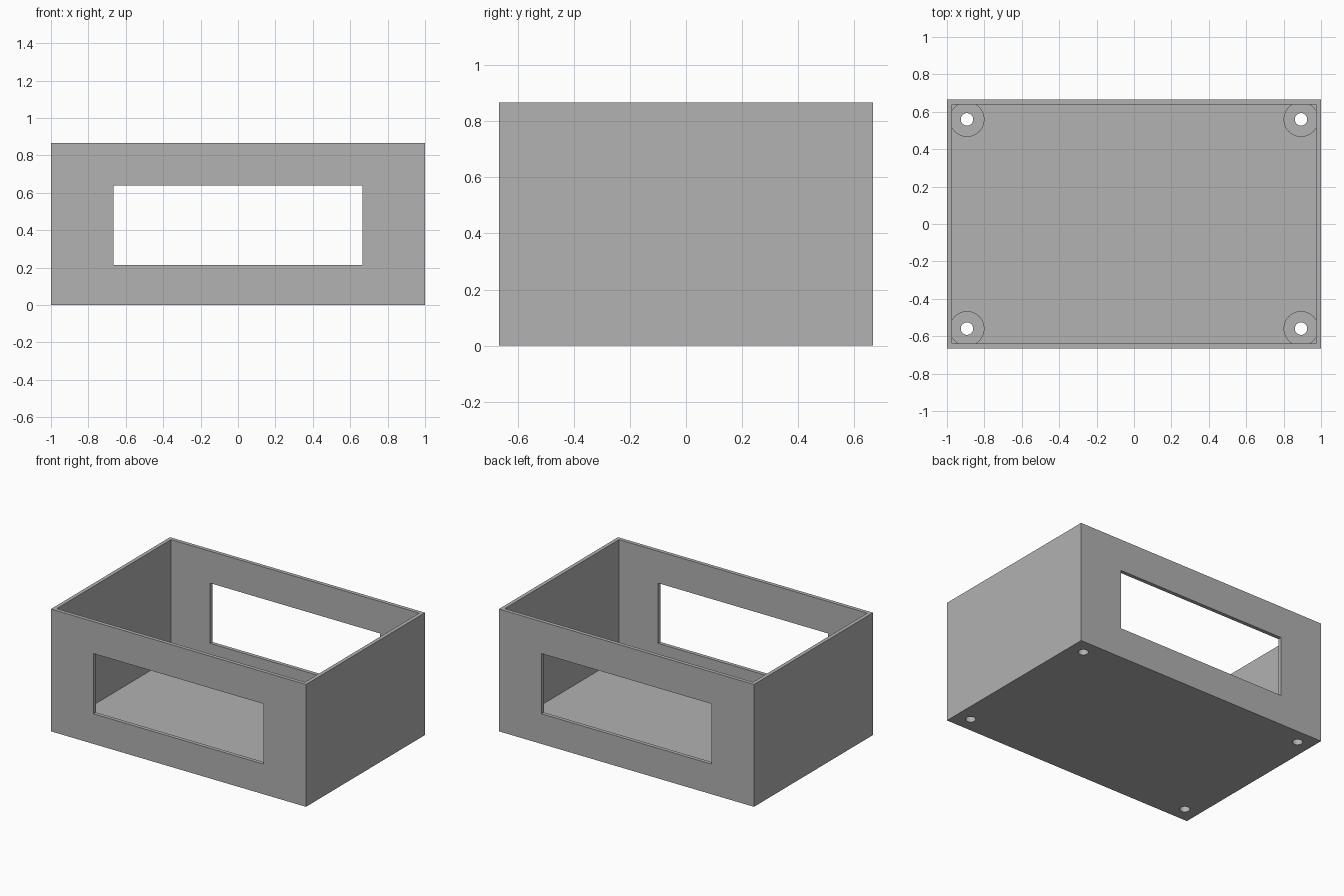
import bpy
import math

if "Cube" in bpy.data.objects:
    bpy.data.objects.remove(bpy.data.objects["Cube"])

L, D, H = 2.0, 1.333, 0.867    # outer size
T = 0.0267                     # wall and floor thickness
BOSS_X, BOSS_Y = L / 2 - 0.107, D / 2 - 0.107
BOSS_TOP = 0.08

grey = bpy.data.materials.new("plain grey")
grey.diffuse_color = (0.445, 0.445, 0.445, 1)
grey.use_nodes = True
grey.node_tree.nodes["Principled BSDF"].inputs["Base Color"].default_value = grey.diffuse_color


def box(name, size, centre):
    bpy.ops.mesh.primitive_cube_add(size=1, location=centre)
    ob = bpy.context.object
    ob.name = name
    ob.scale = size
    bpy.ops.object.transform_apply(location=True, rotation=False, scale=True)
    ob.data.materials.append(grey)
    return ob


def cylinder(name, radius, x, y, z0, z1):
    bpy.ops.mesh.primitive_cylinder_add(vertices=64, radius=radius, depth=z1 - z0,
                                        location=(x, y, (z0 + z1) / 2))
    ob = bpy.context.object
    ob.name = name
    ob.data.materials.append(grey)
    return ob


def combine(target, tool, operation):
    mod = target.modifiers.new(operation.lower(), 'BOOLEAN')
    mod.operation = operation
    mod.solver = 'EXACT'
    mod.object = tool
    bpy.context.view_layer.objects.active = target
    bpy.ops.object.modifier_apply(modifier=mod.name)
    bpy.data.objects.remove(tool, do_unlink=True)


# Open-topped box
case = box("enclosure", (L, D, H), (0, 0, H / 2))
combine(case, box("cavity_cutter", (L - 2 * T, D - 2 * T, H), (0, 0, T + H / 2)), 'DIFFERENCE')

# Matching windows through front and back walls
combine(case, box("window_cutter", (1.333, 2, 0.427), (0, 0, 0.427)), 'DIFFERENCE')

# Corner screw bosses merged into the walls, each with a through hole
for sx in (-1, 1):
    for sy in (-1, 1):
        x, y = sx * BOSS_X, sy * BOSS_Y
        combine(case, cylinder("screw_boss", 0.0933, x, y, 0.012, BOSS_TOP), 'UNION')
        combine(case, cylinder("hole_cutter", 0.0333, x, y, -0.1, 0.3), 'DIFFERENCE')

# Smooth round surfaces, keep edges crisp
bpy.ops.object.select_all(action='DESELECT')
case.select_set(True)
bpy.context.view_layer.objects.active = case
bpy.ops.object.shade_smooth_by_angle(angle=math.radians(30))
